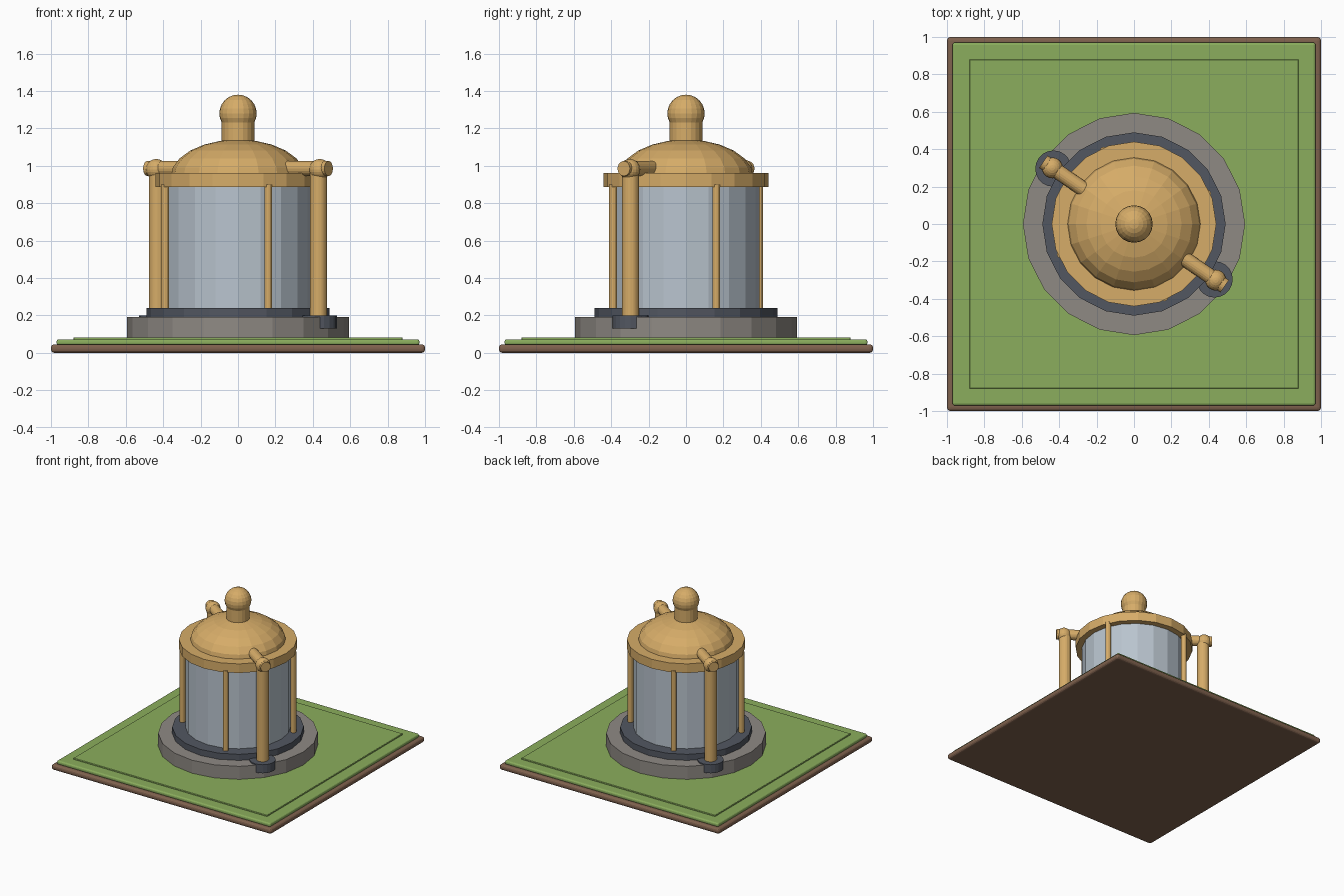
import bpy
from math import cos, sin, pi, radians
from mathutils import Vector

old = bpy.data.objects.get("Cube")
if old:
    bpy.data.objects.remove(old)


def srgb(c):
    c /= 255
    return c / 12.92 if c < 0.04 else ((c + 0.055) / 1.055) ** 2.4


def material(name, r, g, b):
    m = bpy.data.materials.new(name)
    m.use_nodes = True
    col = (srgb(r), srgb(g), srgb(b), 1)
    m.diffuse_color = col
    m.node_tree.nodes["Principled BSDF"].inputs["Base Color"].default_value = col
    return m


gold = material("gold", 214, 172, 104)
soil = material("soil_brown", 128, 98, 78)
grass = material("grass_green", 139, 174, 93)
stone = material("stone_grey", 143, 138, 132)
iron = material("dark_iron", 82, 87, 97)
glass = material("pale_glass", 185, 196, 206)


def finish(name, mat, bevel=0):
    ob = bpy.context.object
    ob.name = name
    ob.data.materials.append(mat)
    if bevel:
        mod = ob.modifiers.new("bevel", "BEVEL")
        mod.width = bevel
        mod.segments = 3
    return ob


def slab(name, mat, half, z0, z1, bevel):
    bpy.ops.mesh.primitive_cube_add(size=1, location=(0, 0, (z0 + z1) / 2))
    ob = bpy.context.object
    ob.scale = (2 * half, 2 * half, z1 - z0)
    bpy.ops.object.transform_apply(location=False, rotation=False)
    return finish(name, mat, bevel)


def tube(name, mat, r, a, b, sides=20):
    """Cylinder between two points."""
    a, b = Vector(a), Vector(b)
    bpy.ops.mesh.primitive_cylinder_add(vertices=sides, radius=r, depth=(b - a).length,
                                        location=(a + b) / 2)
    ob = bpy.context.object
    ob.rotation_euler = (b - a).to_track_quat("Z", "Y").to_euler()
    return finish(name, mat)


def drum(name, mat, r, z0, z1, sides=20):
    bpy.ops.mesh.primitive_cylinder_add(vertices=sides, radius=r, depth=z1 - z0,
                                        location=(0, 0, (z0 + z1) / 2))
    return finish(name, mat)


def ball(name, mat, r, loc, height=None, seg=20, rings=12):
    bpy.ops.mesh.primitive_uv_sphere_add(segments=seg, ring_count=rings, radius=r, location=loc)
    bpy.context.object.scale.z = (height or r) / r
    return finish(name, mat)


def polar(r, angle, z):
    return (r * cos(angle), r * sin(angle), z)


# Ground tile
slab("soil_base", soil, 1.0, 0, 0.045, 0.018)
slab("grass_layer", grass, 0.97, 0.04, 0.072, 0.012)
slab("grass_panel", grass, 0.88, 0.06, 0.083, 0.004)

# Plinth and tank
drum("stone_plinth", stone, 0.594, 0.07, 0.19)
drum("iron_collar", iron, 0.49, 0.18, 0.24)
drum("tank_body", glass, 0.392, 0.23, 0.92)
drum("roof_rim", gold, 0.44, 0.885, 0.96)
ball("dome", gold, 0.36, (0, 0, 0.94), 0.2)
drum("finial_neck", gold, 0.087, 1.1, 1.25)
ball("finial_ball", gold, 0.1, (0, 0, 1.28))

# Four slim posts round the tank
for i in range(4):
    ang = radians(-67.5 + 90 * i)
    tube(f"post_{i + 1}", gold, 0.021, polar(0.423, ang, 0.23), polar(0.423, ang, 0.9), 12)

# Two opposite pipes, each with a foot, elbow and inlet
for side, turn in (("left", 0), ("right", pi)):
    ang = radians(-34.5) + turn
    tube(f"{side}_pipe_foot", iron, 0.097, polar(0.523, ang, 0.13), polar(0.523, ang, 0.2))
    tube(f"{side}_pipe", gold, 0.046, polar(0.523, ang, 0.19), polar(0.523, ang, 0.98))
    ball(f"{side}_elbow", gold, 0.056, polar(0.53, ang, 0.98))
    tube(f"{side}_inlet", gold, 0.04, polar(0.31, ang, 0.985), polar(0.588, ang, 0.985))
